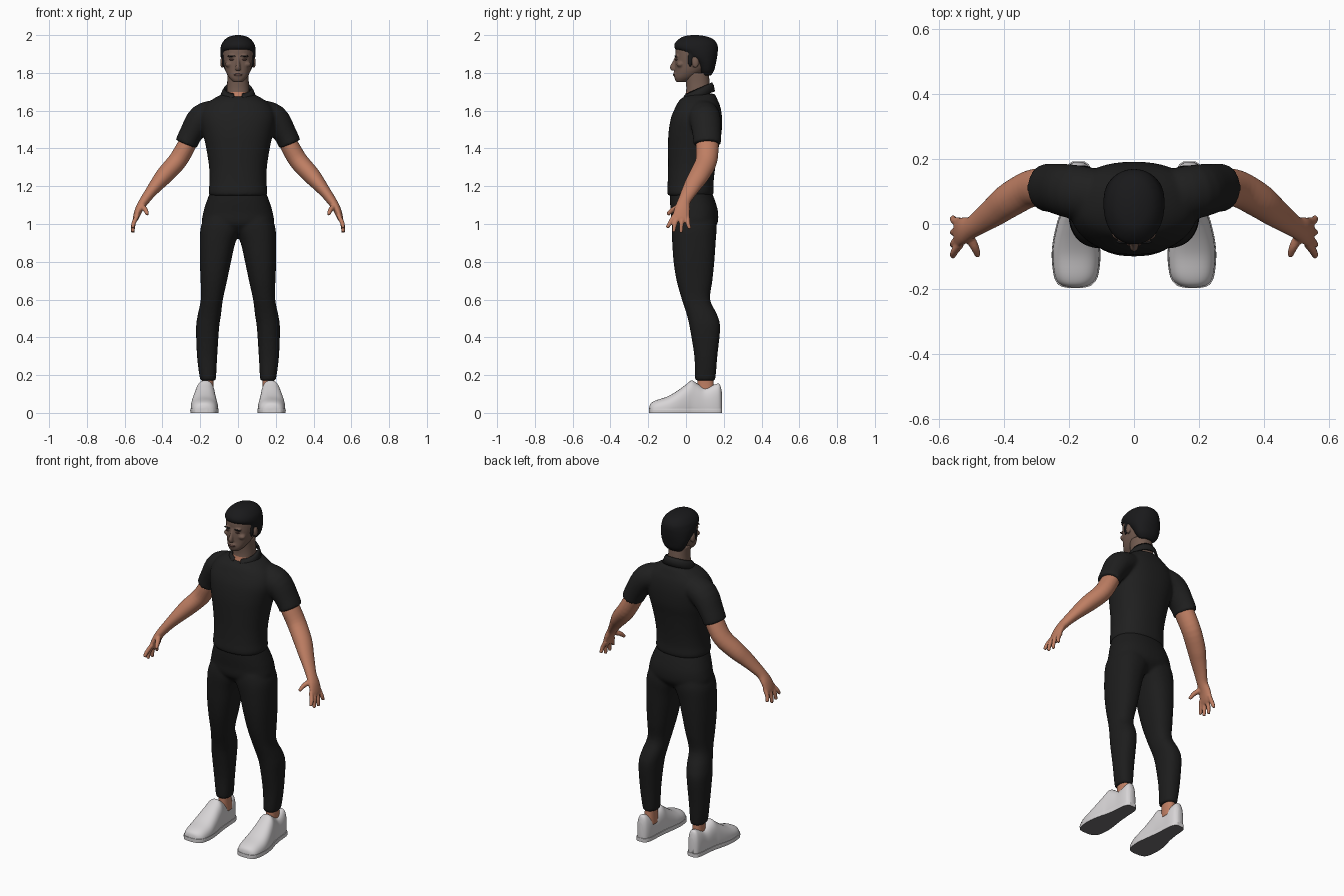
import bpy, bmesh, math
from mathutils import Vector, Matrix

if "Cube" in bpy.data.objects:
    bpy.data.objects.remove(bpy.data.objects["Cube"])


def material(name, rgb):
    m = bpy.data.materials.new(name)
    m.use_nodes = True
    m.diffuse_color = (*rgb, 1)
    bsdf = next(n for n in m.node_tree.nodes if n.type == 'BSDF_PRINCIPLED')
    bsdf.inputs["Base Color"].default_value = (*rgb, 1)
    bsdf.inputs["Roughness"].default_value = 0.8
    return m


SHIRT = material("shirt black", (.014, .014, .014))
PANTS = material("trouser black", (.012, .012, .012))
HAIR = material("hair black", (.010, .010, .011))
FACE = material("face brown", (.17, .105, .08))
LIPS = material("lip brown", (.12, .06, .05))
SKIN = material("arm skin", (.52, .21, .125))
SHOE = material("shoe white", (.68, .66, .67))
SOLE = material("sole grey", (.16, .155, .16))


def smooth_rows(rows, steps=4):
    """Catmull-Rom interpolation between rows of numbers."""
    out = []
    for i in range(len(rows) - 1):
        p0, p1 = rows[max(i - 1, 0)], rows[i]
        p2, p3 = rows[i + 1], rows[min(i + 2, len(rows) - 1)]
        for k in range(steps):
            t = k / steps
            out.append([b + .5 * t * (c - a + t * (2 * a - 5 * b + 4 * c - d + t * (3 * (b - c) + d - a)))
                        for a, b, c, d in zip(p0, p1, p2, p3)])
    return out + [list(rows[-1])]


def skin_rings(bm, rings):
    loops = [[bm.verts.new(p) for p in ring] for ring in rings]
    n = len(loops[0])
    for a, b in zip(loops, loops[1:]):
        for i in range(n):
            bm.faces.new((a[i], a[(i + 1) % n], b[(i + 1) % n], b[i]))
    bm.faces.new(loops[0])
    bm.faces.new(loops[-1])


def loft(bm, rows, axis='Z', side=1, power=2.3, n=32, low=-9, high=9):
    """Rows are height along the axis, then the two extents of each section."""
    rings = []
    for h, a0, a1, b0, b1 in smooth_rows(rows):
        ring = []
        for i in range(n):
            t = 2 * math.pi * i / n
            c, s = math.cos(t), math.sin(t)
            a = (a0 + a1) / 2 + (a1 - a0) / 2 * math.copysign(abs(c) ** (2 / power), c)
            b = (b0 + b1) / 2 + (b1 - b0) / 2 * math.copysign(abs(s) ** (2 / power), s)
            p = (side * a, b, h) if axis == 'Z' else (side * a, h, min(max(b, low), high))
            ring.append(p)
        rings.append(ring)
    skin_rings(bm, rings)


def limb(bm, rows, side=1, n=20):
    """Rows are x, y, z, thickness and breadth (breadth runs along y)."""
    rows = smooth_rows(rows)
    rings = []
    for i, (x, y, z, ru, rv) in enumerate(rows):
        tan = Vector(rows[min(i + 1, len(rows) - 1)][:3]) - Vector(rows[max(i - 1, 0)][:3])
        tan.normalize()
        v = (Vector((0, 1, 0)) - tan * tan.y).normalized()
        u = tan.cross(v)
        ring = [Vector((x, y, z)) + u * ru * math.cos(k * math.tau / n) + v * rv * math.sin(k * math.tau / n)
                for k in range(n)]
        rings.append([(side * p.x, p.y, p.z) for p in ring])
    skin_rings(bm, rings)


def ball(bm, centre, radii):
    bmesh.ops.create_uvsphere(bm, u_segments=20, v_segments=12, radius=1,
                              matrix=Matrix.Translation(centre) @ Matrix.Diagonal((*radii, 1)))


def finish(name, bm, mats, rule=None, voxel=0, blur=4):
    bmesh.ops.recalc_face_normals(bm, faces=bm.faces)
    for f in bm.faces:
        f.smooth = True
        if rule:
            f.material_index = int(rule(f))
    me = bpy.data.meshes.new(name)
    bm.to_mesh(me)
    bm.free()
    ob = bpy.data.objects.new(name, me)
    bpy.context.collection.objects.link(ob)
    for m in mats:
        me.materials.append(m)
    if voxel:
        r = ob.modifiers.new("blend", 'REMESH')
        r.mode, r.voxel_size, r.use_smooth_shade = 'VOXEL', voxel, True
        s = ob.modifiers.new("soften", 'SMOOTH')
        s.factor, s.iterations = .5, blur
    return ob


def centred(rows):
    return [(h, -w, w, b0, b1) for h, w, b0, b1 in rows]


# Polo shirt: body and both sleeves blended together
bm = bmesh.new()
loft(bm, centred([(1.15, .15, -.095, .14), (1.17, .156, -.1, .147), (1.22, .151, -.097, .146),
                  (1.3, .153, -.095, .155), (1.4, .168, -.095, .172), (1.48, .185, -.093, .188),
                  (1.56, .198, -.08, .191), (1.62, .18, -.055, .182), (1.66, .135, -.03, .166),
                  (1.69, .08, .02, .152)]), n=48)
for s in (1, -1):
    limb(bm, [(.1, .085, 1.59, .07, .08), (.19, .1, 1.56, .075, .083), (.25, .11, 1.475, .062, .075),
              (.275, .112, 1.422, .06, .073)], s, 32)
finish("polo_shirt", bm, [SHIRT], voxel=.008, blur=8)

# Folded collar, open at the front
bm = bmesh.new()
strips = []
for i in range(41):
    a = math.radians(-164 + 8.2 * i)
    s, c = math.sin(a), math.cos(a)
    strips.append([bm.verts.new(p) for p in (
        (.07 * s, .068 + .066 * c, 1.70 + .025 * c),
        (.073 * s, .068 + .07 * c, 1.72 + .03 * c),
        (.083 * s, .066 + .081 * c, 1.705 + .03 * c),
        (.096 * s, .062 + .092 * c, 1.672 + .03 * c))])
for p, q in zip(strips, strips[1:]):
    for j in range(3):
        bm.faces.new((p[j], p[j + 1], q[j + 1], q[j]))
collar = finish("shirt_collar", bm, [SHIRT])
collar.modifiers.new("cloth", 'SOLIDIFY').thickness = .007

# Trousers: pelvis and both legs blended together
bm = bmesh.new()
loft(bm, centred([(.95, .1, -.03, .12), (1., .185, -.075, .165), (1.06, .184, -.08, .17),
                  (1.12, .166, -.085, .155), (1.17, .147, -.085, .135)]), n=40)
for s in (1, -1):
    loft(bm, [(.17, .12, .196, .052, .152), (.19, .116, .203, .047, .157), (.3, .11, .217, .044, .166),
              (.45, .1, .222, .02, .181), (.52, .09, .213, .004, .165), (.6, .08, .197, -.022, .128),
              (.7, .058, .198, -.05, .14), (.8, .037, .202, -.066, .15), (.9, .014, .202, -.073, .157),
              (.98, -.02, .198, -.076, .162), (1.03, -.02, .18, -.07, .155)], side=s)
finish("trousers", bm, [PANTS], voxel=.008, blur=6)

# Arms with hands
FINGERS = [(-.062, -.1, .98), (-.04, -.066, .957), (-.014, -.026, .954), (.008, .02, .974)]
for s, label in ((1, "left"), (-1, "right")):
    bm = bmesh.new()
    limb(bm, [(.24, .11, 1.48, .045, .055), (.27, .112, 1.42, .049, .06), (.32, .108, 1.335, .05, .057),
              (.385, .072, 1.262, .047, .054), (.425, .042, 1.215, .039, .048), (.465, .013, 1.165, .03, .04),
              (.498, -.01, 1.12, .025, .034), (.523, -.02, 1.08, .021, .041),
              (.54, -.027, 1.035, .016, .045), (.546, -.028, 1.015, .01, .04)], s, 28)
    for root, tip, z in FINGERS:
        limb(bm, [(.533, root, 1.045, .012, .012), (.552, (root + tip) / 2 - .004, 1.005, .012, .012),
                  (.557, tip, z, .009, .009)], s, 12)
    limb(bm, [(.512, -.03, 1.095, .016, .016), (.49, -.07, 1.075, .013, .014),
              (.48, -.098, 1.05, .009, .01)], s, 12)
    finish(label + "_arm", bm, [SKIN], voxel=.005, blur=3)

# Ankles and shoes
OUTLINE = [(-.195, .165, .195, .028), (-.187, .135, .226, .05), (-.16, .114, .243, .066),
           (-.1, .106, .25, .086), (-.05, .11, .246, .114), (0, .117, .235, .15), (.03, .121, .226, .172),
           (.06, .124, .22, .155), (.1, .127, .214, .132), (.15, .13, .21, .15), (.178, .14, .202, .152),
           (.19, .155, .187, .11)]
for s, label in ((1, "left"), (-1, "right")):
    bm = bmesh.new()
    loft(bm, [(.09, .128, .192, .06, .155), (.14, .13, .19, .06, .148), (.2, .13, .19, .062, .142)], side=s)
    finish(label + "_ankle", bm, [SKIN])
    bm = bmesh.new()
    loft(bm, [(y, a, b, -.04, h) for y, a, b, h in OUTLINE], 'Y', s, 2.5, low=.004)
    finish(label + "_shoe", bm, [SHOE])
    # flat sole with a slight lip around the shoe
    bm = bmesh.new()
    loft(bm, [(y * 1.01, a - .003, b + .003, -.04, .07) for y, a, b, h in OUTLINE], 'Y', s, 3,
         low=0, high=.022)
    sole = finish(label + "_sole", bm, [SHOE, SOLE], lambda f: f.normal.z < -.7)
    sole.data.polygons.foreach_set("use_smooth", [False] * len(sole.data.polygons))

# Head: skull, brow, nose and ears blended together
bm = bmesh.new()
loft(bm, centred([(1.752, .026, -.052, .0), (1.775, .048, -.061, .05), (1.81, .066, -.058, .1),
                  (1.85, .076, -.058, .14), (1.89, .082, -.056, .152), (1.93, .081, -.053, .155),
                  (1.965, .066, -.03, .135), (1.985, .04, .01, .1)]), power=2.2)
limb(bm, [(0, -.05, 1.885, .008, .009), (0, -.06, 1.855, .009, .012), (0, -.07, 1.83, .013, .016),
          (0, -.063, 1.817, .015, .013)], n=16)
for s in (1, -1):
    ball(bm, (s * .03, -.048, 1.889), (.025, .011, .008))
    ball(bm, (s * .045, -.03, 1.845), (.024, .02, .016))
    ball(bm, (s * .084, .05, 1.855), (.01, .018, .03))
ball(bm, (0, -.056, 1.793), (.024, .012, .014))
finish("head", bm, [FACE], voxel=.005, blur=3)

# Neck, paler below the collar line
bm = bmesh.new()
loft(bm, centred([(1.64, .058, -.018, .128), (1.7, .06, .0, .128), (1.75, .057, .0, .125),
                  (1.8, .057, -.005, .12)]))
finish("neck", bm, [FACE, SKIN], lambda f: f.calc_center_median().z < 1.705)

# Facial details
bm = bmesh.new()
ball(bm, (0, -.0625, 1.791), (.022, .007, .006))
finish("lips", bm, [LIPS])
for s, label in ((1, "left"), (-1, "right")):
    bm = bmesh.new()
    ball(bm, (s * .033, -.051, 1.87), (.014, .006, .004))
    finish(label + "_eye", bm, [LIPS])
    bm = bmesh.new()
    ball(bm, (s * .034, -.0545, 1.889), (.021, .006, .004))
    finish(label + "_eyebrow", bm, [HAIR])

# Short hair cap with sideburns
bm = bmesh.new()
loft(bm, centred([(1.785, .045, .085, .13), (1.81, .067, .07, .148), (1.85, .083, .045, .158),
                  (1.885, .092, -.005, .165), (1.912, .094, -.035, .168), (1.93, .093, -.06, .169),
                  (1.955, .086, -.06, .164), (1.98, .066, -.037, .142), (1.994, .04, -.01, .105),
                  (2., .012, .03, .065)]), power=2.15, n=40)
for s in (1, -1):
    ball(bm, (s * .077, .022, 1.87), (.009, .014, .04))
finish("hair", bm, [HAIR], voxel=.006, blur=2)
